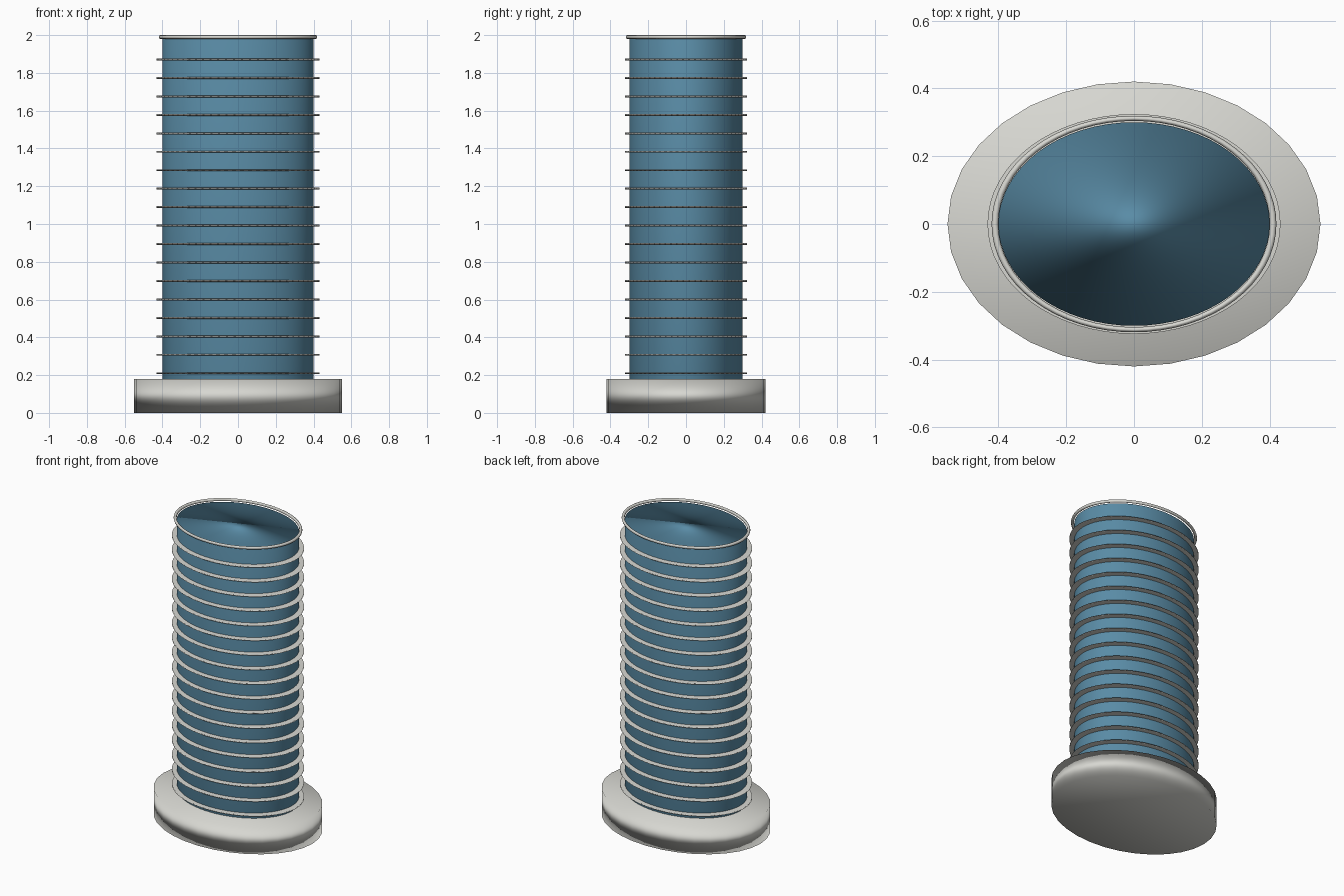
import bpy
from math import pi

if "Cube" in bpy.data.objects:
    bpy.data.objects.remove(bpy.data.objects["Cube"])


def make_material(name, rgb):
    mat = bpy.data.materials.new(name)
    mat.use_nodes = True
    mat.diffuse_color = (*rgb, 1)
    mat.node_tree.nodes["Principled BSDF"].inputs["Base Color"].default_value = (*rgb, 1)
    return mat


def finish(name, mat, scale):
    obj = bpy.context.object
    obj.name = name
    obj.scale = scale
    obj.data.materials.append(mat)
    bpy.ops.object.shade_smooth()


def oval_drum(name, mat, rx, ry, bottom, top, sides):
    bpy.ops.mesh.primitive_cylinder_add(vertices=sides, radius=1, depth=1,
                                        location=(0, 0, (bottom + top) / 2))
    finish(name, mat, (rx, ry, top - bottom))


def oval_ring(name, mat, radius, thickness, z, squash):
    bpy.ops.mesh.primitive_torus_add(major_segments=64, minor_segments=8, major_radius=radius,
                                     minor_radius=thickness, location=(0, 0, z))
    finish(name, mat, (1, squash, 1))


stone = make_material("pale stone", (0.68, 0.68, 0.64))
glass = make_material("blue glass", (0.1, 0.26, 0.38))

# Podium and glazed shaft
oval_drum("podium", stone, 0.55, 0.42, 0, 0.18, 32)
oval_drum("tower_shaft", glass, 0.4, 0.3, 0.18, 1.98, 64)

# Floor bands
for i in range(18):
    z = 0.21 + i * 0.0977
    oval_drum(f"floor_band_{i + 1}", stone, 0.432, 0.324, z - 0.005, z + 0.005, 64)

# Roof rim
oval_ring("roof_rim", stone, 0.41, 0.01, 1.99, 0.76)
